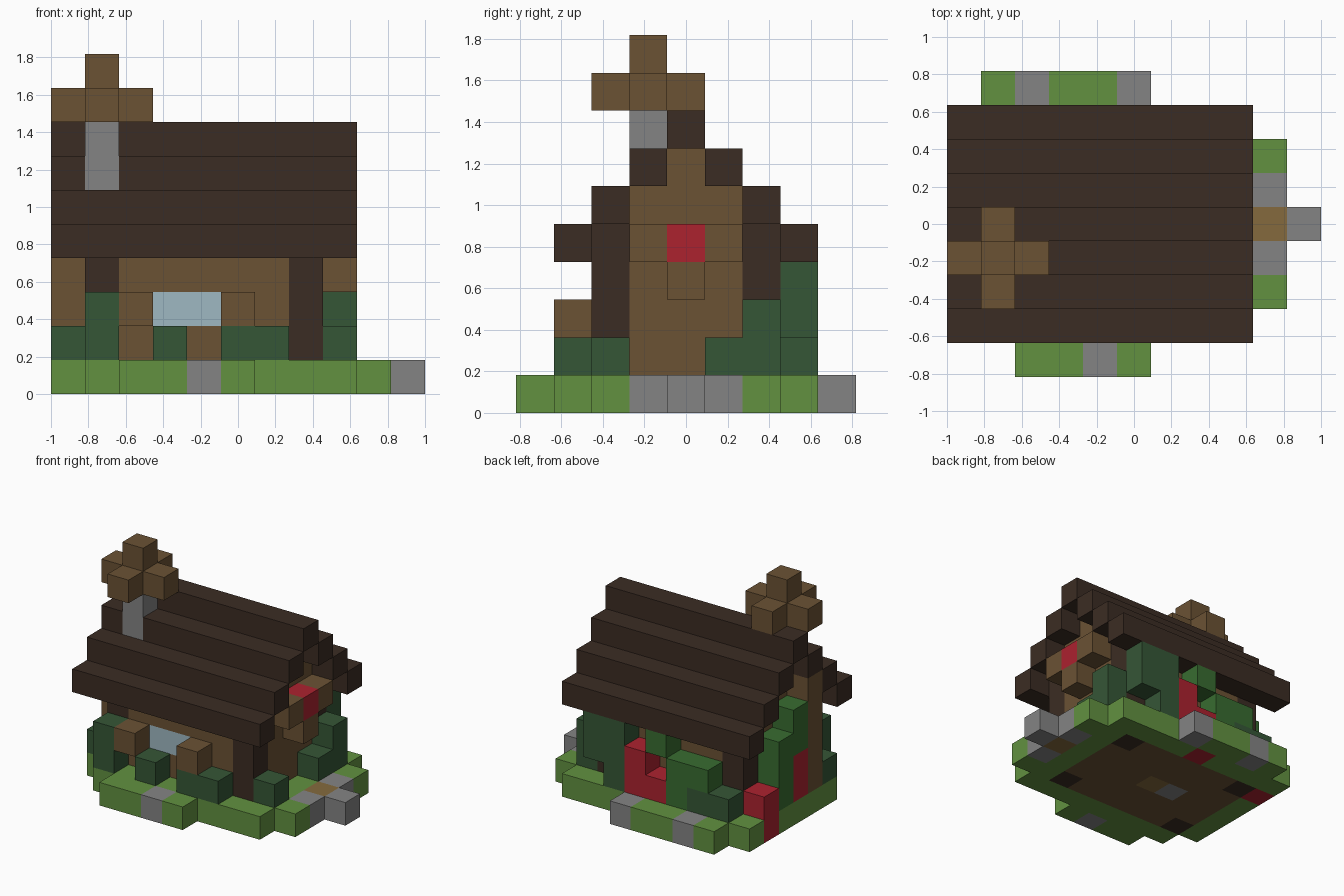
import bpy
import bmesh
from mathutils import Vector

old = bpy.data.objects.get("Cube")
if old:
    bpy.data.objects.remove(old, do_unlink=True)

UNIT = 2 / 11                         # edge of one block
ORIGIN = Vector((-1, -4.5 * UNIT, 0))  # corner of the block grid


def linear(c):
    c /= 255
    return c / 12.92 if c <= 0.04045 else ((c + 0.055) / 1.055) ** 2.4


def material(name, code):
    rgb = [linear(c) for c in bytes.fromhex(code)]
    mat = bpy.data.materials.new(name)
    mat.use_nodes = True
    mat.diffuse_color = (*rgb, 1)
    shader = next(n for n in mat.node_tree.nodes if n.type == 'BSDF_PRINCIPLED')
    shader.inputs["Base Color"].default_value = (*rgb, 1)
    shader.inputs["Roughness"].default_value = 0.9
    return mat


grass = material("grass green", "629140")
stone = material("stone grey", "848484")
wood = material("wood brown", "6B5234")
timber = material("dark timber", "3B2C23")
bush = material("bush green", "355636")
leaf = material("leaf green", "386C30")
petal = material("petal red", "AC222F")
glass = material("window blue", "9FB8C2")
mat_tan = material("doormat tan", "856A3D")

owner = {}   # grid cell -> part name
parts = {}   # part name -> material


def span(v):
    return range(v[0], v[1] + 1) if isinstance(v, tuple) else (v,)


def fill(part, mat, x, y, z):
    """Claim a box of cells; each axis is one index or an inclusive pair."""
    parts[part] = mat
    for i in span(x):
        for j in span(y):
            for k in span(z):
                owner[i, j, k] = part


def build(part, mat):
    """Turn the cells of one part into a closed, flat-shaded solid."""
    cells = {c for c, p in owner.items() if p == part}
    bm = bmesh.new()
    for c in sorted(cells):
        for axis in range(3):
            for side in (0, 1):
                near = list(c)
                near[axis] += 2 * side - 1
                if tuple(near) in cells:
                    continue
                u, v = (axis + 1) % 3, (axis + 2) % 3
                loop = []
                for du, dv in ((0, 0), (1, 0), (1, 1), (0, 1)):
                    p = Vector(c)
                    p[axis] += side
                    p[u] += du
                    p[v] += dv
                    loop.append(bm.verts.new(ORIGIN + p * UNIT))
                bm.faces.new(loop if side else loop[::-1])
    bmesh.ops.remove_doubles(bm, verts=bm.verts, dist=UNIT / 100)
    mesh = bpy.data.meshes.new(part)
    bm.to_mesh(mesh)
    bm.free()
    mesh.materials.append(mat)
    bpy.context.collection.objects.link(bpy.data.objects.new(part, mesh))


# Lawn with stepped outline
fill("lawn", grass, (0, 8), (2, 7), 0)
fill("lawn", grass, (1, 8), 1, 0)
fill("lawn", grass, (2, 5), 0, 0)
fill("lawn", grass, (1, 5), 8, 0)
fill("lawn", grass, 9, (2, 6), 0)

# Floor, doormat and paving stones
fill("floor", wood, (1, 7), (2, 6), 0)
fill("doormat", mat_tan, 9, 4, 0)
fill("rug", mat_tan, 4, 4, 0)
for n, (x, y) in enumerate(((4, 0), (2, 8), (5, 8), (9, 3), (9, 5), (10, 4), (3, 4))):
    fill(f"paving_stone_{n + 1}", stone, x, y, 0)

# Long walls with a window in the front one
for name, y in (("front_wall", 2), ("back_wall", 6)):
    fill(name, wood, (2, 6), y, (1, 3))
    fill(name + "_beam", timber, (1, 7), y, 4)
fill("front_window", glass, (3, 4), 2, 2)

# Gable walls and corner posts
for name, x in (("left", 7), ("right", 1)):
    fill(name + "_gable", wood, x, (3, 5), (1, 5))
    fill(name + "_gable", wood, x, 4, 6)
    fill(name + "_front_post", timber, x, 2, (0, 4))
    fill(name + "_back_post", timber, x, 6, (0, 4))

# Stepped roof courses, mirrored about the ridge
for step in range(4):
    for y in {4 - step, 4 + step}:
        fill("roof", timber, (0, 8), y, 7 - step)

# Chimney stack with its blocky crown
fill("chimney", stone, 1, 3, (6, 7))
fill("chimney_crown", wood, (0, 2), 3, 8)
fill("chimney_crown", wood, 1, (2, 4), 8)
fill("chimney_crown", wood, 1, 3, 9)
fill("chimney_breast", wood, 0, 3, (1, 5))

# Window shutters and the gable flower box
fill("shutter_a", wood, 2, 1, 2)
fill("shutter_b", wood, 5, 1, 2)
fill("flower_box", wood, 8, (3, 5), 4)
fill("flower_box", wood, 8, 4, 3)
fill("box_flower", petal, 8, 4, 4)

# Dark bushes around the walls
fill("front_bushes", bush, 1, 1, (1, 2))
fill("front_bushes", bush, 3, 1, 1)
fill("front_bushes", bush, (5, 6), 1, 1)
fill("side_bushes", bush, 0, 2, 1)
fill("side_bushes", bush, 8, 2, 1)
fill("side_bushes", bush, 8, (5, 6), 1)
fill("side_bushes", bush, 8, 6, 2)
fill("back_bushes", bush, 6, 7, (1, 3))
fill("back_bushes", bush, 7, 7, (2, 3))
fill("back_bushes", bush, (1, 2), 7, 1)

# Brighter climbing leaves
fill("back_vine", leaf, (2, 3), 7, 2)
fill("back_vine", leaf, 3, 7, 1)
fill("back_vine", leaf, 4, 7, 3)
fill("side_vine", leaf, 0, 5, (1, 3))
fill("side_vine", leaf, 0, 4, (3, 4))

# Red flowers
fill("back_flowers", petal, 4, 7, (0, 1))
fill("back_flowers", petal, 5, 7, (1, 2))
fill("side_flowers", petal, 0, 6, (0, 1))
fill("side_flowers", petal, 0, 4, (1, 2))

for part, mat in parts.items():
    build(part, mat)
